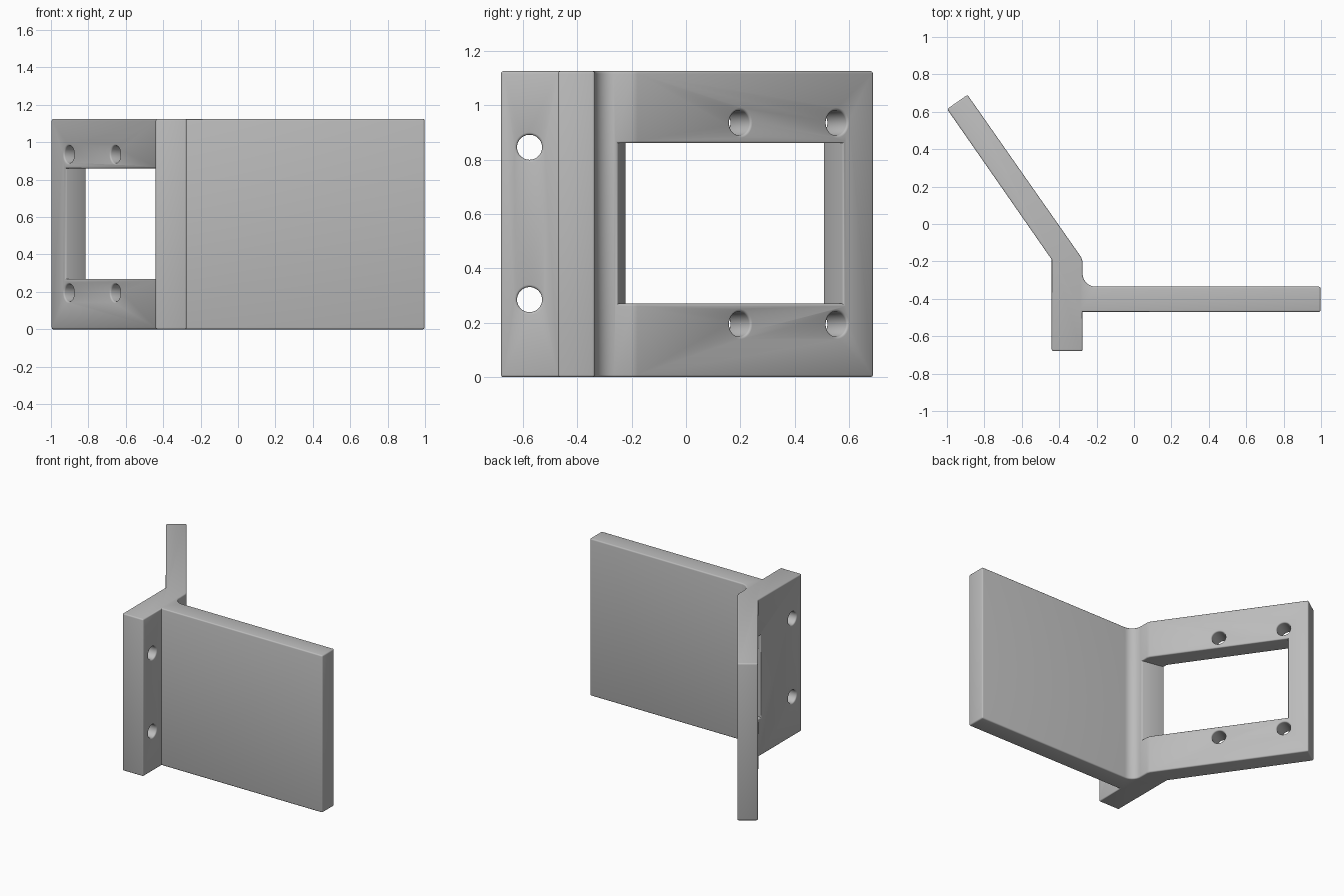
import bpy, bmesh, math
from mathutils import Vector

if "Cube" in bpy.data.objects:
    bpy.data.objects.remove(bpy.data.objects["Cube"], do_unlink=True)

HEIGHT = 1.125
THICK = 0.133
ALONG = Vector((-0.571, 0.821, 0)).normalized()    # direction of the slanted wall
NORMAL = Vector((ALONG.y, -ALONG.x, 0))            # outward from its inner face

grey = bpy.data.materials.new("plain_grey")
grey.use_nodes = True
grey.diffuse_color = (0.5, 0.5, 0.5, 1)
grey.node_tree.nodes["Principled BSDF"].inputs["Base Color"].default_value = (0.5, 0.5, 0.5, 1)


def prism(name, points, z0, z1):
    """Extrude a plan outline between two heights."""
    bm = bmesh.new()
    face = bm.faces.new([bm.verts.new((x, y, z0)) for x, y in points])
    top = bmesh.ops.extrude_face_region(bm, geom=[face])["geom"]
    verts = [g for g in top if isinstance(g, bmesh.types.BMVert)]
    bmesh.ops.translate(bm, verts=verts, vec=(0, 0, z1 - z0))
    bmesh.ops.recalc_face_normals(bm, faces=bm.faces)
    mesh = bpy.data.meshes.new(name)
    bm.to_mesh(mesh)
    bm.free()
    obj = bpy.data.objects.new(name, mesh)
    bpy.context.collection.objects.link(obj)
    return obj


def drill(name, centre, axis, radius=0.046):
    """Cylindrical cutter along an axis."""
    bpy.ops.mesh.primitive_cylinder_add(vertices=40, radius=radius, depth=0.4, location=centre)
    obj = bpy.context.object
    obj.name = name
    obj.rotation_euler = axis.to_track_quat('Z', 'Y').to_euler()
    return obj


# Bracket plan: tab, long plate, filleted corner and slanted wall
inner = Vector((-0.44, -0.19, 0))
inner_end = inner + ALONG * 0.98
outer_end = inner_end + NORMAL * THICK
R = 0.07
fillet = [(-0.275 + R - R * math.sin(a), -0.335 + R - R * math.cos(a))
          for a in (i * math.pi / 20 for i in range(11))]
outline = [(-0.44, -0.68), (-0.275, -0.68), (-0.275, -0.47), (0.997, -0.47), (0.997, -0.335)]
outline += fillet
outline += [(-0.275, -0.2), (-0.282, -0.178), outer_end.xy, inner_end.xy, inner.xy]
bracket = prism("bracket", outline, 0, HEIGHT)

# Window opening and screw holes
cutters = [prism("window_cutter", [(-0.22, -0.26), (-0.15, -0.15), (-0.76, 0.614),
                                   (-0.97, 0.47), (-0.495, -0.21)], 0.27, 0.86)]
for z in (0.195, 0.935):
    for dist in (0.38, 0.814):
        centre = inner + ALONG * dist + NORMAL * THICK / 2
        cutters.append(drill("wall_hole_cutter", (centre.x, centre.y, z), NORMAL))
for z in (0.285, 0.845):
    cutters.append(drill("tab_hole_cutter", (-0.36, -0.575, z), Vector((1, 0, 0))))

for cutter in cutters:
    cutter.hide_render = True
    mod = bracket.modifiers.new("cut", 'BOOLEAN')
    mod.operation = 'DIFFERENCE'
    mod.solver = 'EXACT'
    mod.object = cutter

bpy.context.view_layer.update()
graph = bpy.context.evaluated_depsgraph_get()
cut_mesh = bpy.data.meshes.new_from_object(bracket.evaluated_get(graph))
bracket.modifiers.clear()
bracket.data = cut_mesh
for cutter in cutters:
    bpy.data.objects.remove(cutter, do_unlink=True)

# Soften the outward edges only
bm = bmesh.new()
bm.from_mesh(cut_mesh)
bmesh.ops.remove_doubles(bm, verts=bm.verts, dist=0.0005)
sharp = [e for e in bm.edges if e.is_manifold and e.is_convex
         and e.calc_face_angle(0) > math.radians(35)]
bmesh.ops.bevel(bm, geom=sharp, offset=0.009, offset_type='OFFSET', segments=3,
                profile=0.5, affect='EDGES', clamp_overlap=False)
bm.to_mesh(cut_mesh)
bm.free()

cut_mesh.materials.clear()
cut_mesh.materials.append(grey)
bpy.ops.object.select_all(action='DESELECT')
bracket.select_set(True)
bpy.context.view_layer.objects.active = bracket
bpy.ops.object.shade_smooth_by_angle(angle=math.radians(35))
